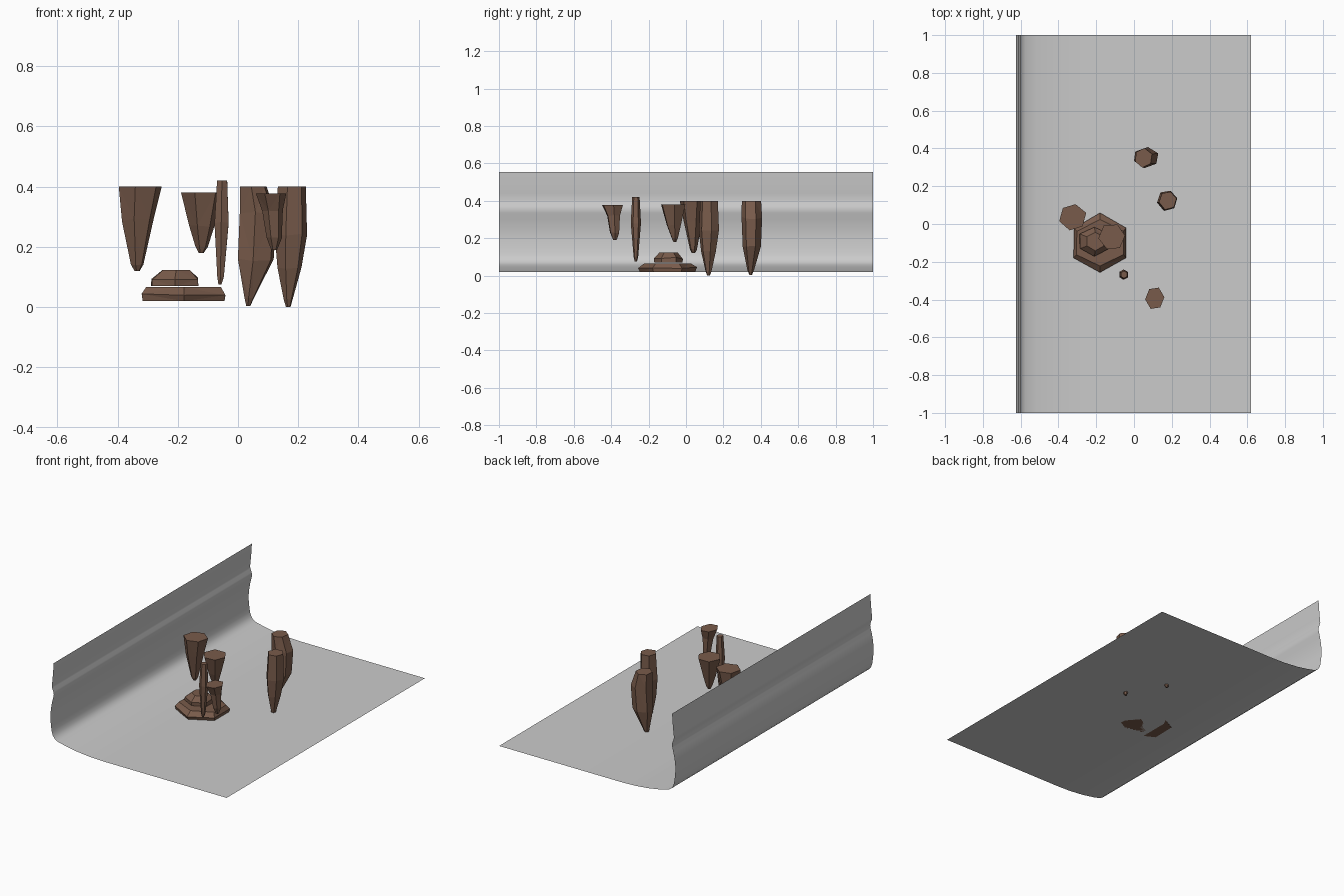
import bpy, bmesh, math, random

def material(name, rgb):
    m = bpy.data.materials.new(name)
    m.diffuse_color = (*rgb, 1)
    return m

GREY = material("cave_grey", (0.6, 0.6, 0.6))
BROWN = material("rock_brown", (0.19, 0.105, 0.07))

def finish(bm, name, mat):
    me = bpy.data.meshes.new(name)
    bm.to_mesh(me)
    bm.free()
    me.materials.append(mat)
    ob = bpy.data.objects.new(name, me)
    bpy.context.collection.objects.link(ob)
    return ob

# Backdrop: thin sheet, flat floor sweeping up into a rippled wall
profile = [(0.62, 0.02), (-0.25, 0.02), (-0.34, 0.023), (-0.44, 0.033), (-0.52, 0.047),
           (-0.575, 0.06), (-0.595, 0.073), (-0.608, 0.09), (-0.616, 0.115), (-0.621, 0.15),
           (-0.625, 0.19), (-0.625, 0.22), (-0.62, 0.265), (-0.612, 0.305), (-0.604, 0.335),
           (-0.601, 0.352), (-0.604, 0.37), (-0.612, 0.39), (-0.615, 0.405), (-0.611, 0.44),
           (-0.606, 0.49), (-0.602, 0.553)]
bm = bmesh.new()
rows = [[bm.verts.new((x, y, z)) for y in (-1, 1)] for x, z in profile]
for a, b in zip(rows, rows[1:]):
    bm.faces.new((a[0], a[1], b[1], b[0]))
bmesh.ops.recalc_face_normals(bm, faces=bm.faces)
bm.faces.ensure_lookup_table()
if bm.faces[0].normal.z < 0:
    bmesh.ops.reverse_faces(bm, faces=bm.faces)
for f in bm.faces:
    f.smooth = True
finish(bm, "floor_and_wall", GREY)

def rock(name, rings, sides=6, seed=0, turn=0.0, jitter=0.1):
    """Flat-faceted rock lofted through rings of (x, y, z, rx, ry)."""
    rnd = random.Random(seed)
    shape = [1 - rnd.uniform(0, jitter) for _ in range(sides)]
    bm = bmesh.new()
    loops = []
    for n, (x, y, z, rx, ry) in enumerate(rings):
        end = n in (0, len(rings) - 1)
        loop = []
        for i in range(sides):
            a = turn + 2 * math.pi * i / sides
            dz = 0 if end else rnd.uniform(-1, 1) * jitter * rx
            loop.append(bm.verts.new((x + rx * shape[i] * math.cos(a),
                                      y + ry * shape[i] * math.sin(a), z + dz)))
        loops.append(loop)
    for a, b in zip(loops, loops[1:]):
        for i in range(sides):
            j = (i + 1) % sides
            bm.faces.new((a[i], a[j], b[j], b[i]))
    bm.faces.new(loops[0])
    bm.faces.new(loops[-1])
    bmesh.ops.triangulate(bm, faces=[f for f in bm.faces if len(f.verts) == 4])
    bmesh.ops.recalc_face_normals(bm, faces=bm.faces)
    return finish(bm, name, BROWN)

# Hanging stone spikes, from flat top to narrow tip
rock("spike_left", [(-0.325, 0.037, 0.4, 0.076, 0.076), (-0.333, 0.038, 0.29, 0.056, 0.055),
                    (-0.335, 0.04, 0.14, 0.022, 0.02), (-0.335, 0.04, 0.12, 0.009, 0.009)], 6, 1, 0.3)
rock("spike_middle", [(-0.115, -0.068, 0.38, 0.075, 0.078), (-0.118, -0.065, 0.27, 0.045, 0.045),
                      (-0.12, -0.06, 0.2, 0.022, 0.02), (-0.122, -0.06, 0.18, 0.009, 0.009)], 6, 2, 0.1)
rock("spike_thin", [(-0.053, -0.268, 0.42, 0.02, 0.021), (-0.055, -0.268, 0.28, 0.028, 0.029),
                    (-0.058, -0.268, 0.1, 0.013, 0.013), (-0.06, -0.268, 0.075, 0.006, 0.006)], 6, 3, 0.5)
rock("spike_front", [(0.11, -0.393, 0.378, 0.052, 0.062), (0.115, -0.387, 0.32, 0.035, 0.038),
                     (0.12, -0.382, 0.23, 0.026, 0.027), (0.12, -0.38, 0.19, 0.01, 0.01)], 6, 4, 0.1)
rock("spike_back", [(0.05, 0.35, 0.4, 0.052, 0.056), (0.066, 0.352, 0.31, 0.072, 0.06),
                    (0.058, 0.352, 0.16, 0.07, 0.053), (0.037, 0.346, 0.03, 0.018, 0.02),
                    (0.034, 0.346, 0.004, 0.008, 0.008)], 6, 5, 0.4)
rock("spike_right", [(0.18, 0.125, 0.4, 0.05, 0.052), (0.177, 0.125, 0.24, 0.058, 0.059),
                     (0.172, 0.122, 0.13, 0.043, 0.043), (0.167, 0.121, 0.025, 0.016, 0.018),
                     (0.167, 0.121, 0.0, 0.008, 0.008)], 6, 6, 0.2)

# Stacked slabs on the floor
rock("lower_slab", [(-0.18, -0.1, 0.02, 0.158, 0.15), (-0.18, -0.1, 0.045, 0.162, 0.16),
                    (-0.18, -0.1, 0.066, 0.145, 0.125)], 6, 7, math.pi / 6, 0.04)
rock("upper_slab", [(-0.21, -0.092, 0.07, 0.092, 0.078), (-0.21, -0.092, 0.092, 0.09, 0.08),
                    (-0.205, -0.092, 0.124, 0.052, 0.05)], 6, 8, math.pi / 6, 0.06)
